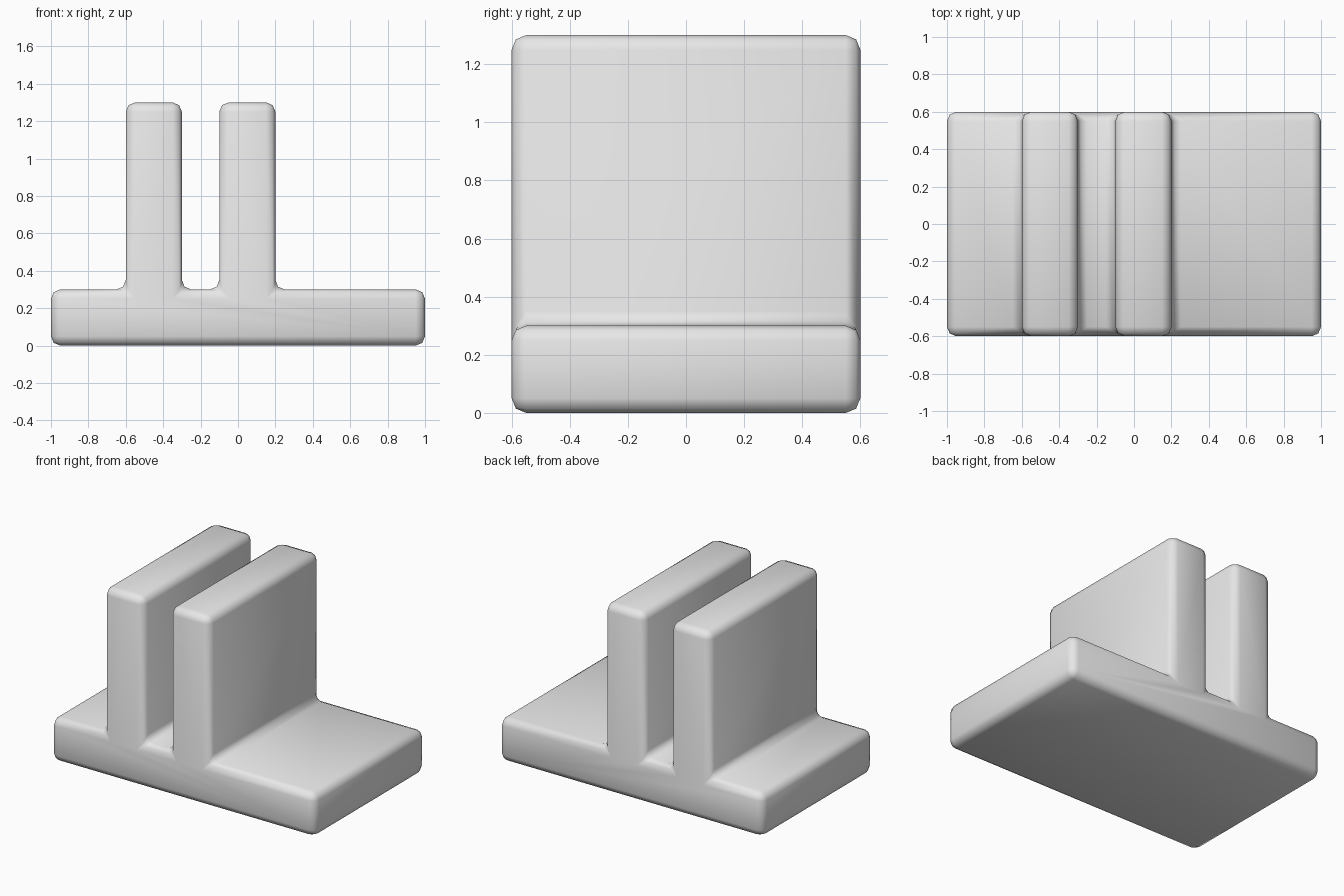
import bpy, bmesh

if "Cube" in bpy.data.objects:
    bpy.data.objects.remove(bpy.data.objects["Cube"])

# Side profile: flat base with two upright walls
profile = [(-1, 0), (1, 0), (1, 0.3), (0.2, 0.3), (0.2, 1.3), (-0.1, 1.3),
           (-0.1, 0.3), (-0.3, 0.3), (-0.3, 1.3), (-0.6, 1.3), (-0.6, 0.3), (-1, 0.3)]
HALF_DEPTH = 0.6

# Extrude the profile from front to back
bm = bmesh.new()
front = bm.faces.new([bm.verts.new((x, -HALF_DEPTH, z)) for x, z in profile])
ext = bmesh.ops.extrude_face_region(bm, geom=[front], use_keep_orig=True)
verts = [v for v in ext["geom"] if isinstance(v, bmesh.types.BMVert)]
bmesh.ops.translate(bm, verts=verts, vec=(0, 2 * HALF_DEPTH, 0))
bmesh.ops.recalc_face_normals(bm, faces=bm.faces[:])
mesh = bpy.data.meshes.new("double_wall_bracket")
bm.to_mesh(mesh)
bm.free()

bracket = bpy.data.objects.new("double_wall_bracket", mesh)
bpy.context.collection.objects.link(bracket)

# Smooth shading with rounded edges and filleted inner corners
mesh.shade_smooth()
bevel = bracket.modifiers.new("rounded_edges", 'BEVEL')
bevel.width = 0.05
bevel.segments = 2
bevel.limit_method = 'ANGLE'

# Plain grey
grey = bpy.data.materials.new("light grey")
grey.diffuse_color = (0.8, 0.8, 0.8, 1)
grey.use_nodes = True
grey.node_tree.nodes["Principled BSDF"].inputs["Base Color"].default_value = grey.diffuse_color
mesh.materials.append(grey)
